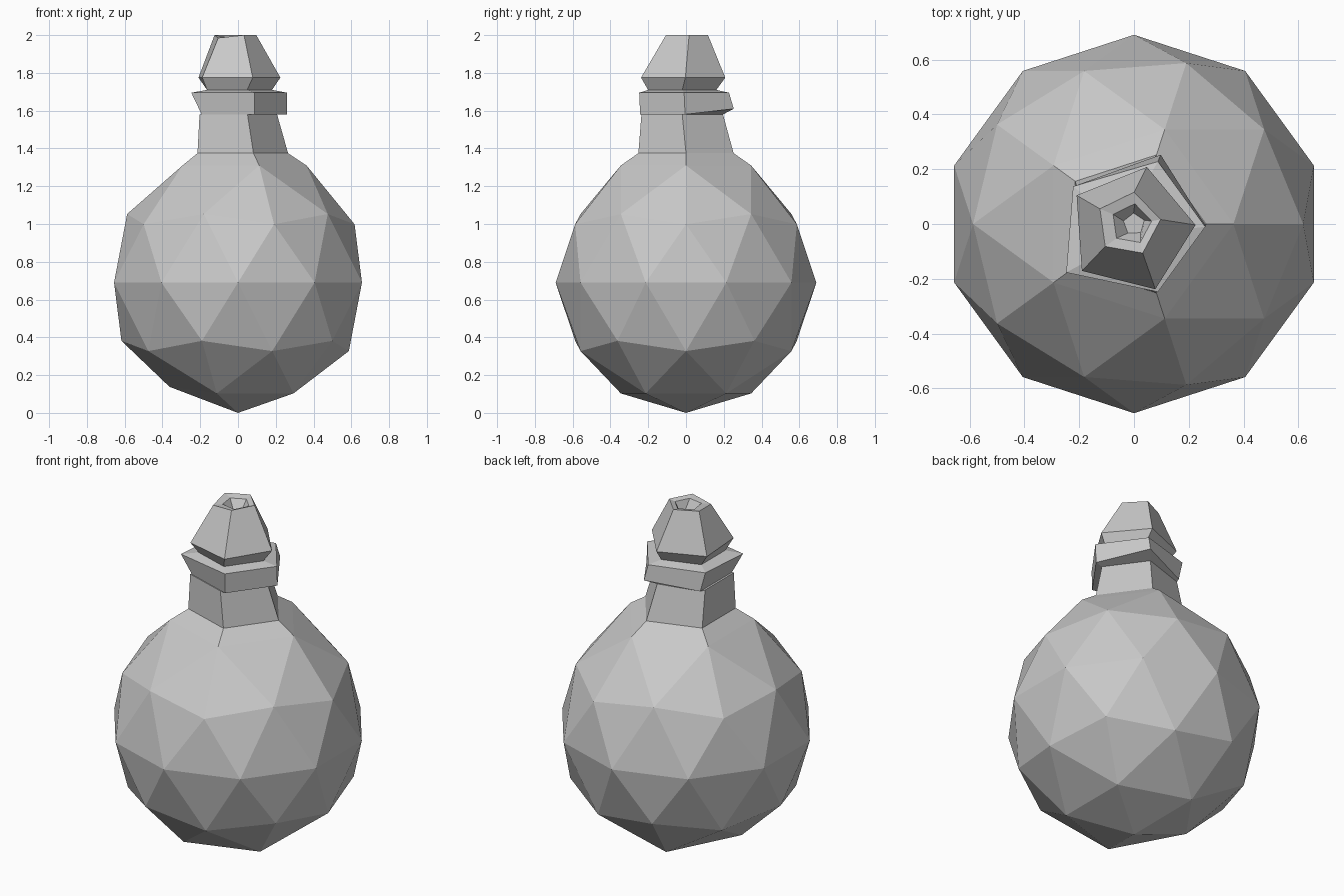
import bpy, bmesh, math
from mathutils import Matrix, Vector

cube = bpy.data.objects.get("Cube")
if cube:
    bpy.data.objects.remove(cube)

stone = bpy.data.materials.new("plain grey")
stone.use_nodes = True
grey = (0.58, 0.58, 0.58, 1)
stone.diffuse_color = grey
stone.node_tree.nodes["Principled BSDF"].inputs["Base Color"].default_value = grey


def ring(bm, z, radius, cx=0, cy=0, turn=0):
    """Five corners around the neck axis."""
    verts = []
    for i in range(5):
        a = math.radians(72 * i + turn)
        verts.append(bm.verts.new((cx + radius * math.cos(a), cy + radius * math.sin(a), z)))
    return verts


def join(bm, low, high):
    for i in range(5):
        j = (i + 1) % 5
        bm.faces.new((low[i], low[j], high[j], high[i]))


def finish(bm, name):
    bmesh.ops.recalc_face_normals(bm, faces=bm.faces)
    mesh = bpy.data.meshes.new(name)
    bm.to_mesh(mesh)
    bm.free()
    mesh.materials.append(stone)
    bpy.context.collection.objects.link(bpy.data.objects.new(name, mesh))


# Faceted round body, open at the top, with five shoulders drawn up to the neck
bm = bmesh.new()
R = 0.69
bmesh.ops.create_icosphere(bm, subdivisions=2, radius=R,
                           matrix=Matrix.Translation((0, 0, R)))
bm.verts.ensure_lookup_table()
top = max(bm.verts, key=lambda v: v.co.z)
bmesh.ops.delete(bm, geom=[top], context='VERTS')
shoulder = sorted(bm.verts, key=lambda v: v.co.z)[-5:]
shoulder.sort(key=lambda v: round(math.atan2(v.co.y, v.co.x), 3) % math.tau)
for v in shoulder:
    v.co.z = 1.31
for v in bm.verts:
    if v.co.z < 0.2 and v.co.x < -0.3:
        v.co.z += 0.035
base = ring(bm, 1.375, 0.265)
join(bm, shoulder, base)

# Tapered neck
neck_top = ring(bm, 1.58, 0.227, -0.02, -0.02)
join(bm, base, neck_top)

# Uneven collar
collar_low = ring(bm, 1.58, 0.25, 0.01, -0.005)
collar_high = ring(bm, 1.695, 0.25, 0.01, -0.01)
collar_low[1].co += Vector((0.01, 0.02, 0.03))
collar_high[3].co += Vector((-0.055, -0.02, 0))
collar_high[2].co += Vector((-0.03, 0, 0))
join(bm, neck_top, collar_low)
join(bm, collar_low, collar_high)
lip = ring(bm, 1.71, 0.19, -0.01, -0.02)
join(bm, collar_high, lip)

# Flared stopper with a small hollow on top
flare = ring(bm, 1.775, 0.235, -0.01, -0.02, 4)
join(bm, lip, flare)
rim = ring(bm, 2.0, 0.118, -0.02, 0, 8)
rim[3].co.z -= 0.015
join(bm, flare, rim)
hollow_edge = ring(bm, 1.99, 0.075, -0.01, 0, 8)
join(bm, rim, hollow_edge)
hollow_floor = ring(bm, 1.94, 0.04, 0, 0, 20)
join(bm, hollow_edge, hollow_floor)
bm.faces.new(hollow_floor)
finish(bm, "round_flask")
